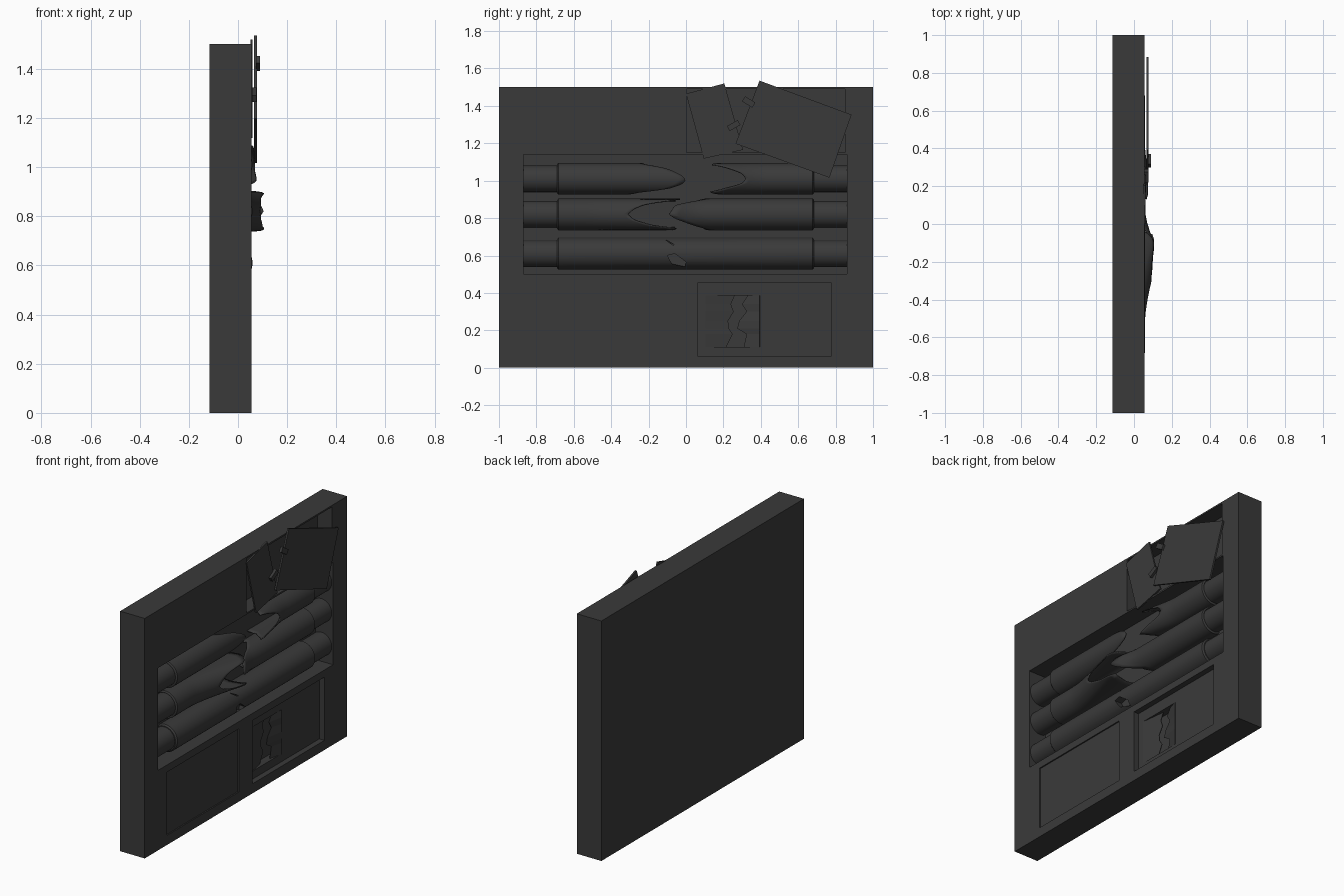
import bpy
import bmesh
from math import cos, sin, radians, pi
from mathutils import Matrix, Vector

cube = bpy.data.objects.get("Cube")
if cube:
    bpy.data.objects.remove(cube, do_unlink=True)

mat = bpy.data.materials.new("dark grey metal")
mat.use_nodes = True
GREY = (0.042, 0.042, 0.042, 1)
mat.diffuse_color = GREY
mat.node_tree.nodes["Principled BSDF"].inputs["Base Color"].default_value = GREY

FACE = 0.055     # front plane of the panel
PIPE_X = -0.026
RAD = 0.085


def finish(name, bm, smooth=False):
    bmesh.ops.recalc_face_normals(bm, faces=bm.faces)
    me = bpy.data.meshes.new(name)
    bm.to_mesh(me)
    bm.free()
    ob = bpy.data.objects.new(name, me)
    bpy.context.collection.objects.link(ob)
    me.materials.append(mat)
    bpy.ops.object.select_all(action="DESELECT")
    ob.select_set(True)
    bpy.context.view_layer.objects.active = ob
    if smooth:
        bpy.ops.object.shade_smooth_by_angle(angle=radians(35))
    return ob


def box(name, x, y, z, turn=0):
    """Box from (min, max) ranges, turned about its own x axis."""
    bm = bmesh.new()
    size = [r[1] - r[0] for r in (x, y, z)]
    mid = Vector([(r[0] + r[1]) / 2 for r in (x, y, z)])
    m = Matrix.Translation(mid) @ Matrix.Rotation(radians(turn), 4, "X") @ Matrix.Diagonal((*size, 1))
    bmesh.ops.create_cube(bm, size=1, matrix=m)
    return finish(name, bm)


def plate(name, outline, x0, x1):
    """Flat outline in (y, z) given depth along x."""
    bm = bmesh.new()
    f = bm.faces.new([bm.verts.new((x0, y, z)) for y, z in outline])
    ext = bmesh.ops.extrude_face_region(bm, geom=[f])["geom"]
    bmesh.ops.translate(bm, vec=(x1 - x0, 0, 0),
                        verts=[v for v in ext if isinstance(v, bmesh.types.BMVert)])
    return finish(name, bm)


def cut(target, cutter):
    cutter.hide_render = True
    mod = target.modifiers.new("cut", "BOOLEAN")
    mod.operation = "DIFFERENCE"
    mod.solver = "EXACT"
    mod.object = cutter
    bpy.context.view_layer.objects.active = target
    bpy.ops.object.modifier_apply(modifier=mod.name)
    bpy.data.objects.remove(cutter, do_unlink=True)


def rod(name, z, y0, y1, r, bevel=0.0):
    bm = bmesh.new()
    m = Matrix.Translation((PIPE_X, (y0 + y1) / 2, z)) @ Matrix.Rotation(pi / 2, 4, "X")
    bmesh.ops.create_cone(bm, cap_ends=True, segments=48, radius1=r, radius2=r,
                          depth=y1 - y0, matrix=m)
    if bevel:
        rim = [e for e in bm.edges if abs(e.verts[0].co.y - e.verts[1].co.y) < 1e-5]
        bmesh.ops.bevel(bm, geom=rim, offset=bevel, segments=1, affect="EDGES")
    return finish(name, bm, True)


def lookup(keys, a):
    """Linear interpolation around the circle of (degrees, value) keys."""
    ring = keys + [(keys[0][0] + 360, keys[0][1])]
    for (a0, v0), (a1, v1) in zip(ring, ring[1:]):
        if a0 <= a <= a1:
            return v0 + (v1 - v0) * (a - a0) / (a1 - a0)


def torn_pipe(name, z, start, keys, flare_from, flare_len, flare):
    """Hollow pipe whose torn end follows keys; the front peels outwards."""
    bm = bmesh.new()
    n, steps = 48, 16
    rings = []
    for i in range(n):
        deg = -90 + 360 * i / n
        a = radians(deg)
        end = lookup(keys, deg)
        line = []
        for j in range(steps + 1):
            if j < 2:
                y = start + (0.008 if start < 0 else -0.008) * j
                r = RAD - 0.008 * (1 - j)
            else:
                y = start + (end - start) * j / steps
                r = RAD
            t = max(0, (y - flare_from) / flare_len)
            push = flare * min(t, 1) ** 1.4 * max(0, min(1, cos(a) * 2 + 0.3))
            line.append(bm.verts.new((PIPE_X + r * cos(a) + push, y, z + r * sin(a))))
        rings.append(line)
    for i in range(n):
        p, q = rings[i], rings[(i + 1) % n]
        for j in range(steps):
            bm.faces.new((p[j], p[j + 1], q[j + 1], q[j]))
    ob = finish(name, bm, True)
    mod = ob.modifiers.new("wall", "SOLIDIFY")
    mod.thickness = 0.006
    return ob


# Panel with its recesses
panel = box("wall_panel", (-0.115, FACE), (-1, 1), (0, 1.5))
for y, z, depth in (((-0.87, 0.86), (0.5, 1.14), 0.12),
                    ((0.003, 0.85), (1.15, 1.49), 0.10),
                    ((-0.78, -0.07), (0.06, 0.455), 0.008),
                    ((0.065, 0.775), (0.06, 0.455), 0.035)):
    cut(panel, box("recess_cutter", (FACE - depth, FACE + 0.1), y, z))

# Broken sheet in the lower recess: two flaps bent inwards either side of a crack
LOW = FACE - 0.035
cut(panel, box("hole_cutter", (LOW - 0.05, LOW + 0.02), (0.105, 0.395), (0.11, 0.385)))
crack = [(0.26, 0.33, 0.385), (0.24, 0.30, 0.34), (0.255, 0.325, 0.30), (0.225, 0.285, 0.25),
         (0.23, 0.275, 0.21), (0.25, 0.325, 0.18), (0.215, 0.31, 0.11)]
for side, hinge, name in ((0, 0.105, "left_broken_flap"), (1, 0.395, "right_broken_flap")):
    bm = bmesh.new()
    rows = [(bm.verts.new((LOW, hinge, c[2])), bm.verts.new((LOW - 0.02, c[side], c[2])))
            for c in crack]
    for p, q in zip(rows, rows[1:]):
        bm.faces.new((p[0], p[1], q[1], q[0]) if side == 0 else (p[0], q[0], q[1], p[1]))
    flap = finish(name, bm)
    flap.modifiers.new("sheet", "SOLIDIFY").thickness = 0.004

# Pipe ends
for row, z in (("top", 1.01), ("middle", 0.82), ("bottom", 0.61)):
    rod(row + "_pipe_left_end", z, -0.87, -0.68, 0.072)
    rod(row + "_pipe_right_end", z, 0.67, 0.86, 0.072)

# Top pipe, torn apart
torn_pipe("top_pipe_left", 1.01, -0.69,
          [(-90, -0.33), (-60, -0.25), (-38, -0.09), (-20, -0.02), (-5, 0.0), (12, -0.02),
           (40, -0.10), (65, -0.22), (90, -0.24), (180, -0.2)], -0.3, 0.3, 0.0)
torn_pipe("top_pipe_right", 1.01, 0.685,
          [(-90, 0.2), (-60, 0.13), (-40, 0.20), (-18, 0.3), (0, 0.32), (20, 0.3),
           (45, 0.22), (70, 0.13), (90, 0.2), (180, 0.15)], 0.4, -0.25, 0.05)

# Middle pipe, burst outwards
torn_pipe("middle_pipe_left", 0.82, -0.69,
          [(-90, -0.07), (-65, -0.05), (-45, -0.18), (-20, -0.28), (0, -0.31), (20, -0.28),
           (40, -0.22), (60, -0.10), (80, -0.03), (110, -0.06), (180, -0.04)],
          -0.5, 0.4, 0.09)
torn_pipe("middle_pipe_right", 0.82, 0.685,
          [(-90, 0.12), (-60, 0.09), (-35, 0.01), (-15, -0.06), (0, -0.09), (15, -0.075),
           (35, -0.06), (60, 0.06), (90, 0.12), (180, 0.1)], 0.06, -0.15, 0.045)

# Bottom pipe, with a puncture and a short crack
pipe = rod("bottom_pipe", 0.61, -0.69, 0.685, RAD, 0.008)
for outline in ([(-0.10, 0.6), (-0.06, 0.61), (0, 0.565), (-0.005, 0.54), (-0.075, 0.555)],
                [(-0.11, 0.685), (-0.07, 0.663), (-0.06, 0.655), (-0.075, 0.658)]):
    cut(pipe, plate("puncture_cutter", outline, 0.01, 0.1))

# Loose cover plates and their latches
plate("small_cover_plate", [(0, 1.465), (0.205, 1.52), (0.305, 1.165), (0.095, 1.118)], 0.05, 0.06)
plate("large_cover_plate", [(0.393, 1.535), (0.885, 1.353), (0.767, 1.016), (0.265, 1.198)],
      0.066, 0.077)
box("upper_latch", (0.074, 0.09), (0.303, 0.367), (1.405, 1.437), -32)
box("lower_latch", (0.056, 0.076), (0.222, 0.288), (1.28, 1.31), 30)
